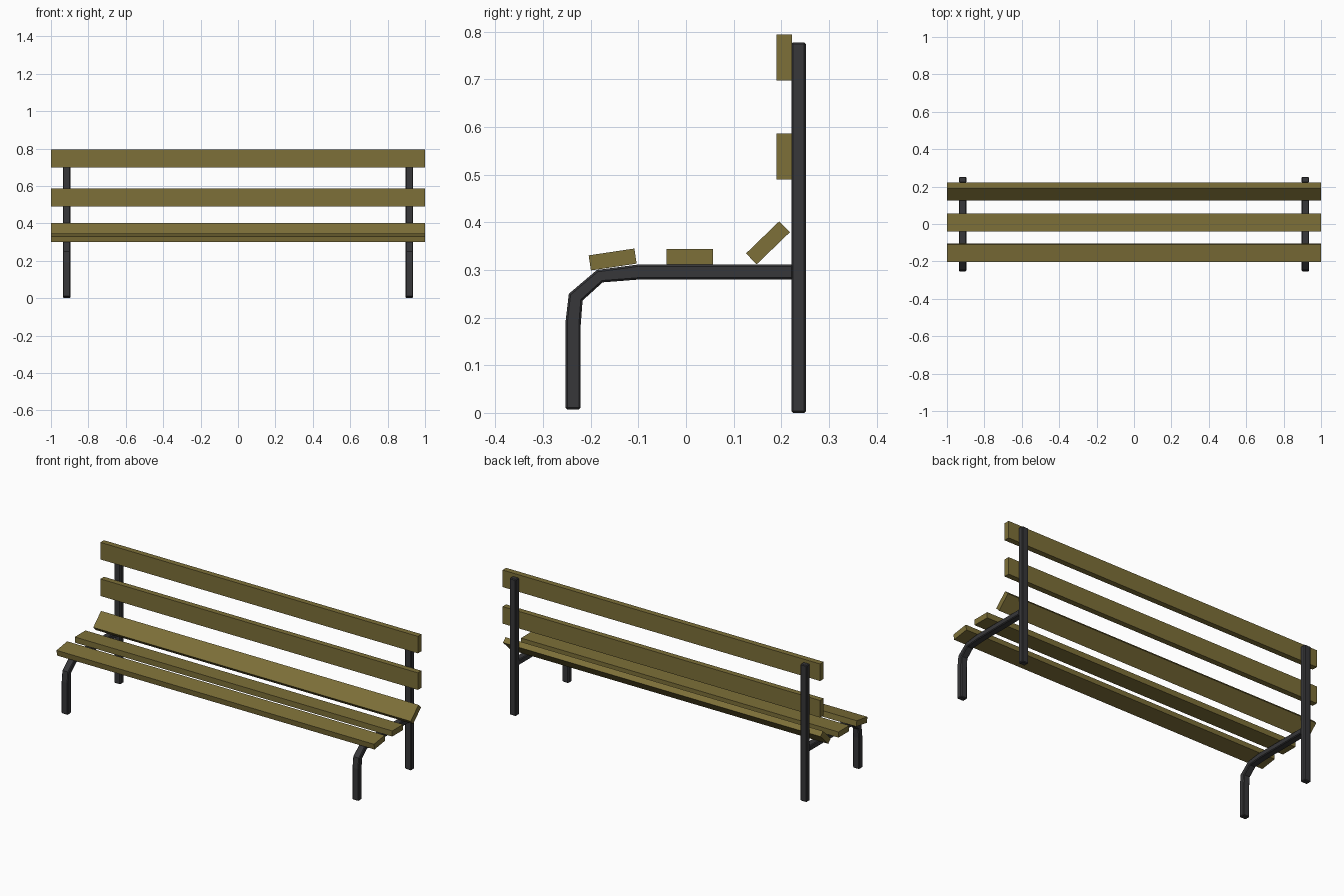
import bpy, bmesh, math

if "Cube" in bpy.data.objects:
    bpy.data.objects.remove(bpy.data.objects["Cube"])


def material(name, rgb):
    m = bpy.data.materials.new(name)
    m.diffuse_color = (*rgb, 1)
    m.use_nodes = True
    m.node_tree.nodes["Principled BSDF"].inputs["Base Color"].default_value = m.diffuse_color
    return m


wood = material("olive wood", (0.205, 0.160, 0.040))
iron = material("dark iron", (0.038, 0.038, 0.041))


def extrude_profile(name, yz, x0, x1, mat, bevel=0):
    """Solid made from a closed (y, z) outline swept from x0 to x1."""
    bm = bmesh.new()
    face = bm.faces.new([bm.verts.new((x0, y, z)) for y, z in yz])
    res = bmesh.ops.extrude_face_region(bm, geom=[face])
    verts = [v for v in res["geom"] if isinstance(v, bmesh.types.BMVert)]
    bmesh.ops.translate(bm, verts=verts, vec=(x1 - x0, 0, 0))
    bmesh.ops.recalc_face_normals(bm, faces=bm.faces)
    me = bpy.data.meshes.new(name)
    bm.to_mesh(me)
    bm.free()
    me.materials.append(mat)
    ob = bpy.data.objects.new(name, me)
    bpy.context.collection.objects.link(ob)
    if bevel:
        mod = ob.modifiers.new("edge chamfer", "BEVEL")
        mod.width = bevel
        mod.segments = 1
        mod.limit_method = "ANGLE"
        mod.angle_limit = math.radians(50)
    return ob


def slat(name, y, z, degrees):
    """Plank 0.097 wide and 0.032 thick, turned about x."""
    c, s = math.cos(math.radians(degrees)), math.sin(math.radians(degrees))
    outline = [(y + a * c - b * s, z + a * s + b * c)
               for a, b in ((-.0485, -.016), (.0485, -.016), (.0485, .016), (-.0485, .016))]
    extrude_profile(name, outline, -1, 1, wood)


# wooden planks
slat("front_seat_slat", -0.154, 0.322, 8.5)
slat("middle_seat_slat", 0.008, 0.328, 0)
slat("rear_seat_slat", 0.172, 0.357, 44)
slat("lower_back_slat", 0.206, 0.538, 90)
slat("upper_back_slat", 0.206, 0.746, 90)

# bent seat rail with front leg: outer edge, then inner edge
leg = [(-.253, .007), (-.253, .19), (-.246, .25), (-.187, .30), (-.104, .311), (.225, .311),
       (.225, .28), (-.098, .28), (-.175, .274), (-.217, .236), (-.221, .185), (-.221, .007)]
post = [(.221, 0), (.252, 0), (.252, .778), (.221, .778)]

# iron frames on both sides
for side, x in (("left", -0.916), ("right", 0.916)):
    extrude_profile(side + "_front_leg_and_rail", leg, x - .02, x + .02, iron, 0.004)
    extrude_profile(side + "_back_post", post, x - .02, x + .02, iron, 0.004)
